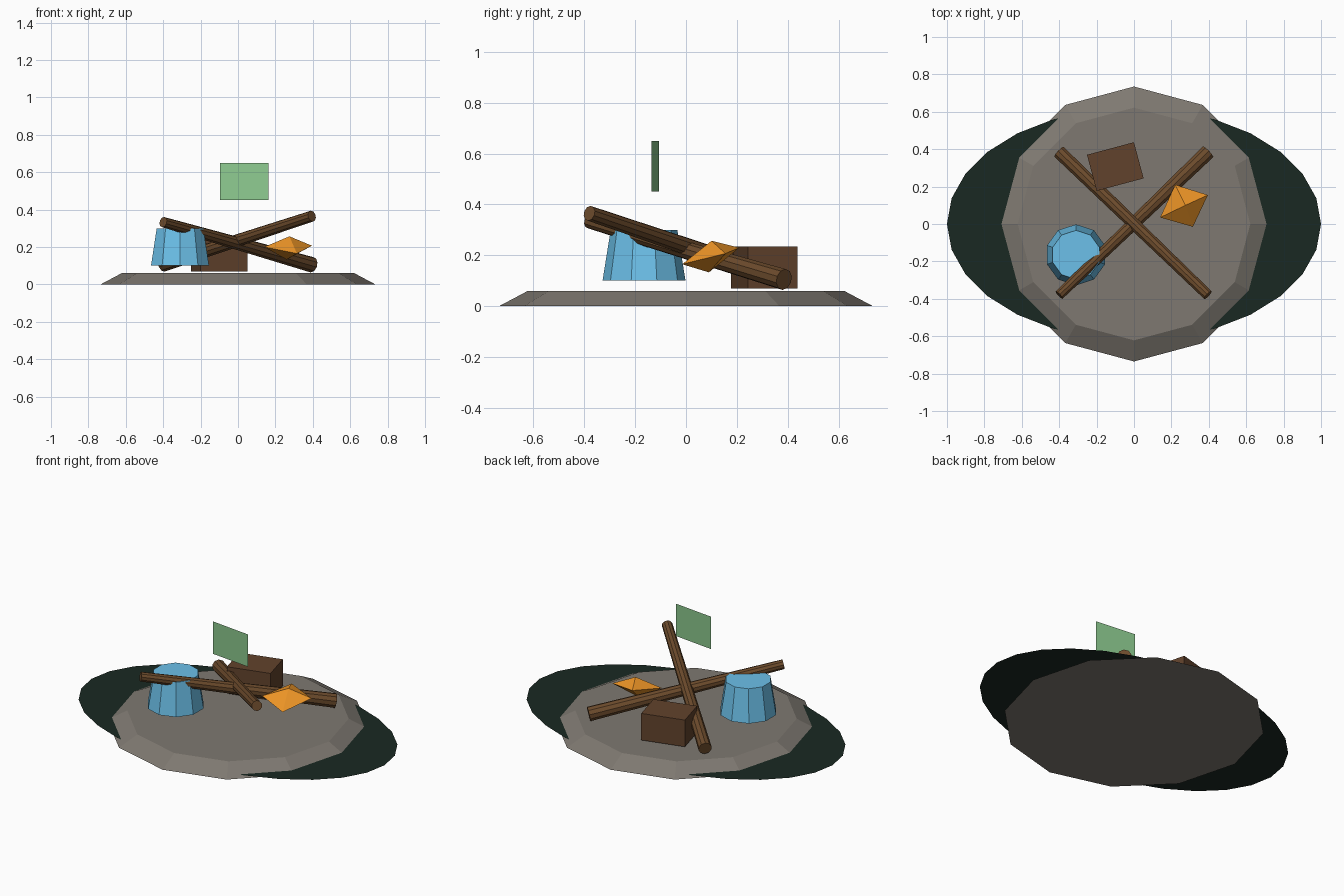
import bpy, bmesh, math
from mathutils import Vector, Matrix

if "Cube" in bpy.data.objects:
    bpy.data.objects.remove(bpy.data.objects["Cube"])


def material(name, color):
    m = bpy.data.materials.new(name)
    m.diffuse_color = (*color, 1)
    m.use_nodes = True
    m.node_tree.nodes["Principled BSDF"].inputs["Base Color"].default_value = m.diffuse_color
    return m


WOOD = material("wood", (0.15, 0.07, 0.025))
BOX = material("dark_wood", (0.12, 0.055, 0.025))
STONE = material("stone", (0.21, 0.19, 0.165))
MOSS = material("dark_green", (0.01, 0.022, 0.016))
BLUE = material("blue", (0.15, 0.53, 0.82))
ORANGE = material("orange", (0.85, 0.3, 0.02))
GREEN = material("green", (0.27, 0.6, 0.28))


def finish(bm, name, mat):
    bmesh.ops.recalc_face_normals(bm, faces=bm.faces)
    me = bpy.data.meshes.new(name)
    bm.to_mesh(me)
    bm.free()
    me.materials.append(mat)
    ob = bpy.data.objects.new(name, me)
    bpy.context.collection.objects.link(ob)
    return ob


def taper(name, a, b, r1, r2, sides, mat, spin=0):
    """Tapered cylinder running from point a to point b."""
    a, b = Vector(a), Vector(b)
    d = b - a
    rot = d.to_track_quat('Z', 'Y').to_matrix().to_4x4() if abs(d.x) + abs(d.y) > 1e-6 else Matrix()
    bm = bmesh.new()
    bmesh.ops.create_cone(bm, cap_ends=True, segments=sides, radius1=r1, radius2=r2, depth=d.length,
                          matrix=Matrix.Translation((a + b) / 2) @ rot @ Matrix.Rotation(spin, 4, 'Z'))
    return finish(bm, name, mat)


# Flat oval patch that cuts through the foot of the stone slab
bm = bmesh.new()
bmesh.ops.create_circle(bm, cap_ends=True, segments=28, radius=1,
                        matrix=Matrix.Translation((0, 0, 0.014)) @ Matrix.Diagonal((1, 0.62, 1, 1)))
finish(bm, "ground_patch", MOSS)

# Bevelled twelve-sided slab
taper("stone_slab", (0, 0, 0), (0, 0, 0.06), 0.735, 0.622, 12, STONE)

# Crossed leaning logs, thick end low at the back
taper("log_right", (0.395, 0.385, 0.105), (-0.4, -0.38, 0.333), 0.042, 0.028, 10, WOOD)
taper("log_left", (-0.4, 0.385, 0.105), (0.395, -0.38, 0.365), 0.038, 0.03, 10, WOOD)

# Upturned bucket, one corner toward +y
taper("bucket", (-0.31, -0.165, 0.1), (-0.31, -0.165, 0.3), 0.163, 0.131, 10, BLUE)

# Turned crate
bm = bmesh.new()
bmesh.ops.create_cube(bm, size=1, matrix=Matrix.Translation((-0.1, 0.307, 0.152))
                      @ Matrix.Rotation(math.radians(15), 4, 'Z') @ Matrix.Diagonal((0.26, 0.2, 0.165, 1)))
finish(bm, "crate", BOX)

# Tilted flattened octahedron flame
bm = bmesh.new()
for p in [(0.395, 0.155, 0.207), (0.22, 0.21, 0.23), (0.14, 0.035, 0.2), (0.315, -0.015, 0.165),
          (0.275, 0.1, 0.257), (0.26, 0.09, 0.133)]:
    bm.verts.new(p)
bmesh.ops.convex_hull(bm, input=bm.verts)
finish(bm, "flame", ORANGE)

# Floating upright single-sheet panel, slightly turned
bm = bmesh.new()
bm.faces.new([bm.verts.new(p) for p in [(-0.095, -0.106, 0.45), (0.163, -0.135, 0.45),
                                        (0.163, -0.135, 0.65), (-0.095, -0.106, 0.65)]])
finish(bm, "panel", GREEN)
